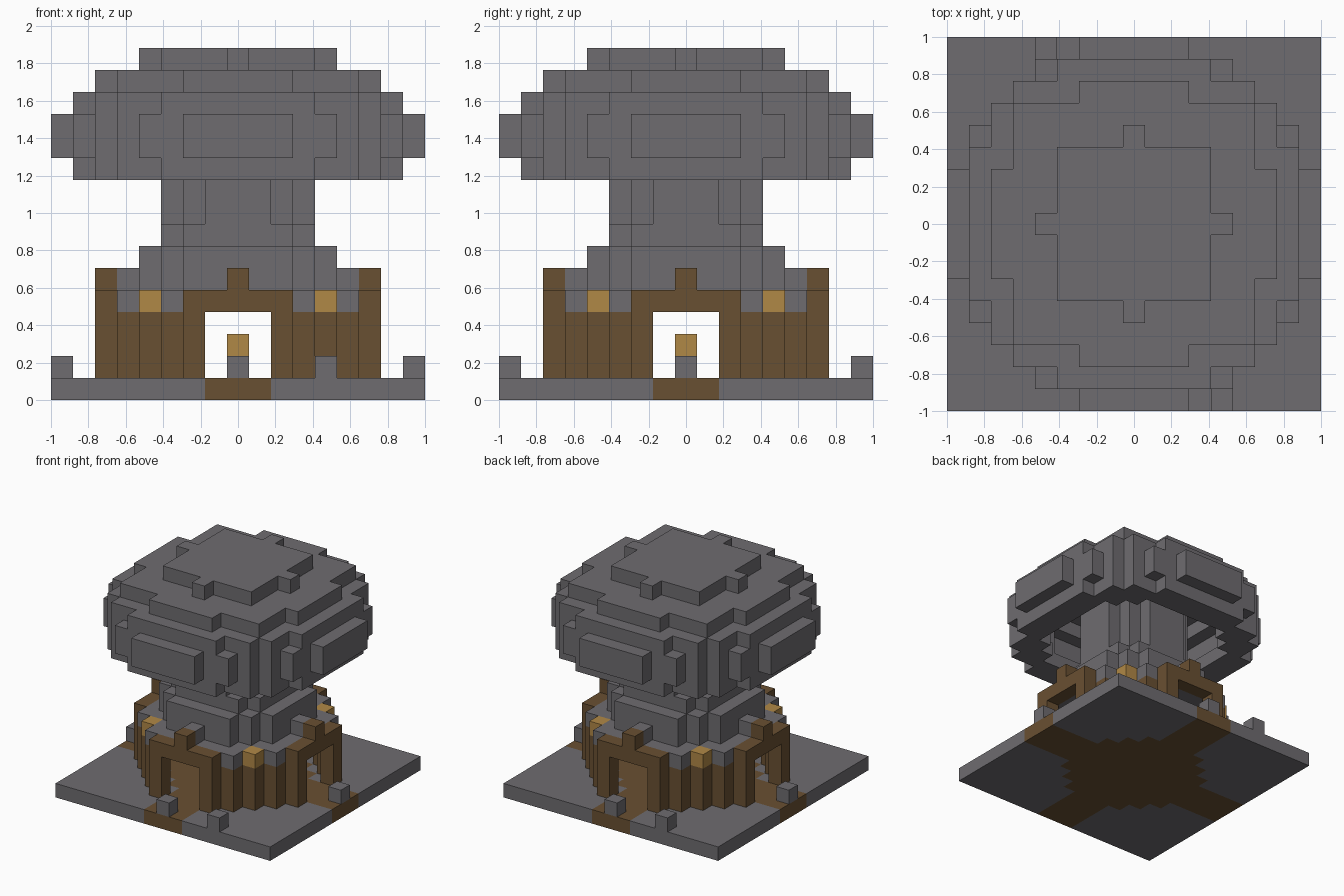
import bpy, bmesh, math
from mathutils import Vector

cube = bpy.data.objects.get("Cube")
if cube:
    bpy.data.objects.remove(cube, do_unlink=True)

U = 2 / 17  # size of one block


def material(name, rgb):
    m = bpy.data.materials.new(name)
    m.use_nodes = True
    m.diffuse_color = (*rgb, 1)
    bsdf = next(n for n in m.node_tree.nodes if n.type == 'BSDF_PRINCIPLED')
    bsdf.inputs["Base Color"].default_value = (*rgb, 1)
    return m


STONE = material("grey stone", (0.156, 0.150, 0.162))
WOOD = material("brown wood", (0.141, 0.080, 0.032))
LAMP = material("golden lamp", (0.434, 0.246, 0.061))

GRID = [(x, y) for x in range(-8, 9) for y in range(-8, 9)]
parts = {}     # name -> (material, blocks)
taken = set()  # every filled block


def disc(*rows):
    """Symmetric slice: rows[i] is the half width of the row i blocks off centre."""
    return {(x, y) for x, y in GRID if abs(y) < len(rows) and abs(x) <= rows[abs(y)]}


def add(name, mat, cells, *levels):
    blocks = {(x, y, z) for x, y in cells for z in levels} - taken
    taken.update(blocks)
    parts.setdefault(name, (mat, set()))[1].update(blocks)


def four(x, y):
    return {(x, y), (-y, x), (-x, -y), (y, -x)}


def eight(x, y):
    return four(x, y) | four(x, -y)


# Ground slab with crossing paths and a stepped floor
floor = {(x, y) for x, y in GRID if min(abs(x), abs(y)) <= 1 or abs(x) + abs(y) <= 6}
add("path_floor", WOOD, floor, 0)
add("ground_slab", STONE, GRID, 0)
add("ground_stones", STONE, four(8, 0) | {(4, -8), (-4, 8)}, 1)

# Pedestal and lamp in the middle of the hall
add("pedestal", STONE, {(0, 0)}, 1)
add("centre_lamp", LAMP, {(0, 0)}, 2)

# Diagonal walls with a doorway on each side
add("walls", WOOD, eight(2, 6) | eight(3, 5) | four(4, 4), 1, 2, 3)
add("door_lintels", WOOD, four(0, 6) | eight(1, 6) | eight(2, 6), 4)
add("door_knobs", WOOD, four(0, 6), 5)
add("corner_lamps", LAMP, four(4, 4), 4)

# Stepped stone dome over the hall
add("dome", STONE, disc(5, 5, 5, 5, 3, 3), 4)
add("dome", STONE, disc(5, 4, 4, 3, 2, 0), 5)
add("dome", STONE, disc(4, 4, 4, 3, 2), 6)

# Stem, running up inside the hollow cap
add("stem", STONE, disc(3, 3, 3, 2), 7)
add("stem", STONE, disc(3, 3, 2, 1), 8, 9, 10, 11, 12, 13)

# Hollow cap, open underneath around the stem
rim = disc(7, 7, 7, 7, 6, 6, 5, 3)
belt = disc(8, 8, 8, 7, 7, 6, 5, 4, 2)
hole = disc(5, 5, 5, 5, 4, 3)
add("cap", STONE, rim - hole, 10)
add("cap", STONE, belt - disc(6, 6, 6, 5, 5, 4, 2), 11, 12)
add("cap", STONE, rim - hole, 13)
add("cap", STONE, disc(6, 6, 6, 5, 5, 5, 2), 14)
add("cap", STONE, disc(4, 3, 3, 3, 0), 15)

# Turn every part into a mesh of its exposed block faces
SIDES = [Vector(v) for v in ((1, 0, 0), (0, 1, 0), (0, 0, 1))]
for name, (mat, blocks) in parts.items():
    bm = bmesh.new()
    for b in blocks:
        centre = Vector(b) + Vector((0, 0, 0.5))
        for i in range(3):
            for sign in (1, -1):
                n = SIDES[i] * sign
                if tuple(int(c) for c in Vector(b) + n) in taken:
                    continue
                u, v = SIDES[(i + 1) % 3], SIDES[(i + 2) % 3] * sign
                ring = (u + v, v - u, -u - v, u - v)
                bm.faces.new([bm.verts.new((centre + (n + r) / 2) * U) for r in ring])
    bmesh.ops.remove_doubles(bm, verts=bm.verts, dist=U / 100)
    bmesh.ops.dissolve_limit(bm, angle_limit=math.radians(1), verts=bm.verts, edges=bm.edges)
    mesh = bpy.data.meshes.new(name)
    bm.to_mesh(mesh)
    bm.free()
    mesh.materials.append(mat)
    bpy.context.collection.objects.link(bpy.data.objects.new(name, mesh))
